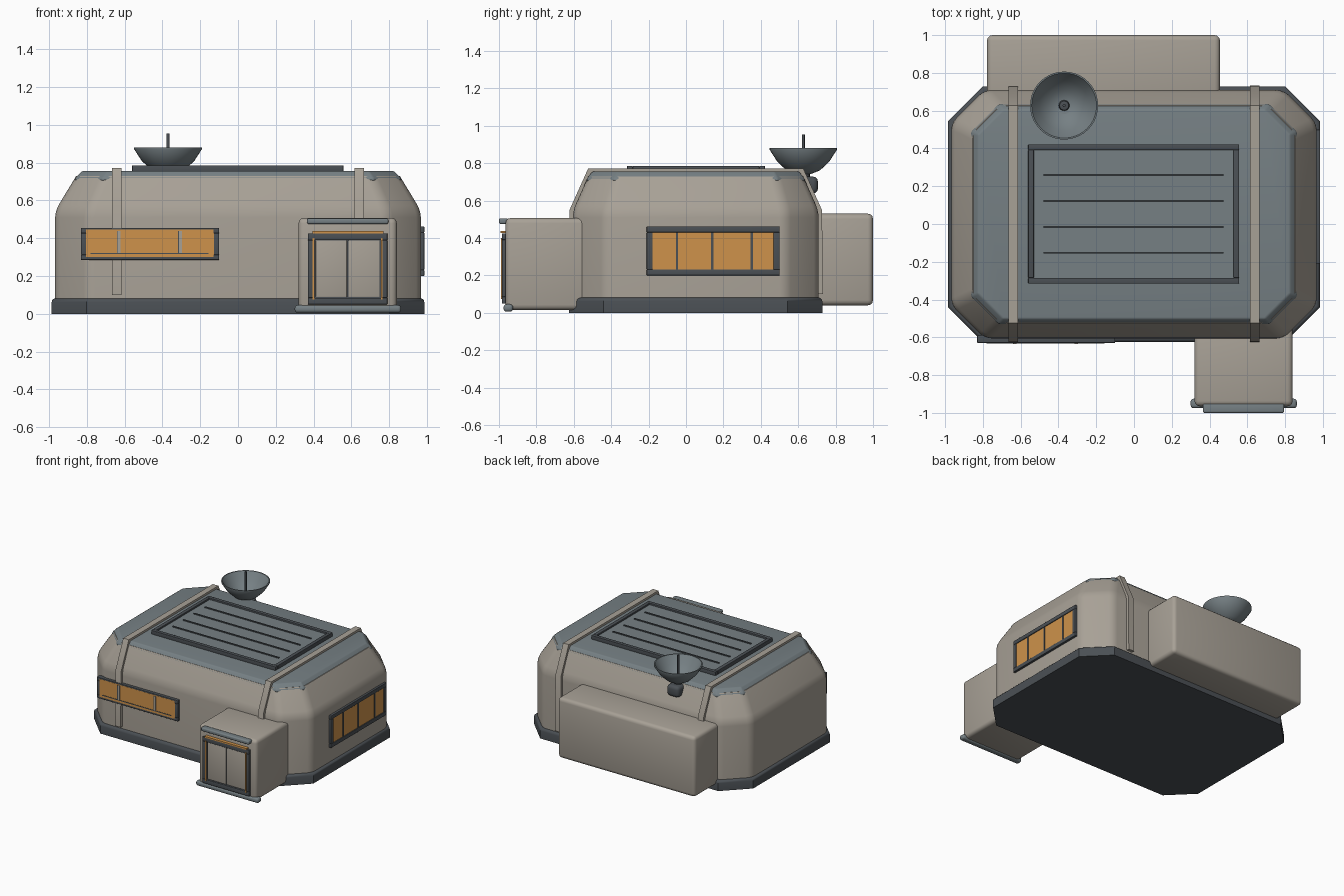
import bpy, bmesh, math
from mathutils import Vector, Matrix

cube = bpy.data.objects.get("Cube")
if cube:
    bpy.data.objects.remove(cube, do_unlink=True)


def material(name, rgb):
    m = bpy.data.materials.new(name)
    m.use_nodes = True
    m.diffuse_color = (*rgb, 1)
    m.node_tree.nodes["Principled BSDF"].inputs["Base Color"].default_value = (*rgb, 1)
    return m


WALL = material("warm grey wall", (0.39, 0.355, 0.305))
ROOF = material("slate roof", (0.18, 0.215, 0.23))
DARK = material("dark trim", (0.07, 0.08, 0.09))
GLOW = material("amber glass", (0.62, 0.29, 0.07))


def finish(name, bm, mat):
    bmesh.ops.recalc_face_normals(bm, faces=bm.faces)
    mesh = bpy.data.meshes.new(name)
    bm.to_mesh(mesh)
    bm.free()
    mesh.materials.append(mat)
    ob = bpy.data.objects.new(name, mesh)
    bpy.context.collection.objects.link(ob)
    bpy.ops.object.select_all(action='DESELECT')
    ob.select_set(True)
    bpy.context.view_layer.objects.active = ob
    bpy.ops.object.shade_smooth_by_angle(angle=math.radians(35))
    return ob


def round_edges(bm, edges, width, segments=3):
    bmesh.ops.bevel(bm, geom=list(edges), offset=width, segments=segments,
                    profile=0.5, affect='EDGES', clamp_overlap=True)


def box(name, x, y, z, mat, bevel=0.0):
    """Box given by its (low, high) range on each axis."""
    bm = bmesh.new()
    size = [r[1] - r[0] for r in (x, y, z)]
    mid = [(r[0] + r[1]) / 2 for r in (x, y, z)]
    bmesh.ops.create_cube(bm, size=1, matrix=Matrix.Translation(mid) @ Matrix.Diagonal((*size, 1)))
    if bevel:
        round_edges(bm, bm.edges, bevel)
    return finish(name, bm, mat)


def frame(name, axis, u, v, depth, width, mat):
    """Four bars around a rectangle; axis is the direction it faces."""
    bars = [(u, (v[0], v[0] + width)), (u, (v[1] - width, v[1])),
            ((u[0], u[0] + width), (v[0] + width, v[1] - width)),
            ((u[1] - width, u[1]), (v[0] + width, v[1] - width))]
    for part, (a, b) in zip(("lower", "upper", "first_side", "second_side"), bars):
        spans = [a, b]
        spans.insert(axis, depth)
        box(f"{name}_{part}", *spans, mat, 0.003)


MID_Y = 0.052


def octagon(hx, hy, cut, z):
    quarter = [(hx, hy - cut), (hx - cut, hy)]
    pts = []
    for sx, sy in ((1, 1), (-1, 1), (-1, -1), (1, -1)):
        pts += [(sx * a, sy * b) for a, b in (quarter if sx * sy > 0 else quarter[::-1])]
    return [Vector((a, b + MID_Y, z)) for a, b in pts]


def loft(name, rings, mat, bevel, keep=lambda e: True):
    """Skin a stack of chamfered rectangles and round the chosen edges."""
    bm = bmesh.new()
    loops = [[bm.verts.new(p) for p in octagon(*r)] for r in rings]
    for lo, hi in zip(loops, loops[1:]):
        for i in range(8):
            j = (i + 1) % 8
            bm.faces.new((lo[i], lo[j], hi[j], hi[i]))
    bm.faces.new(loops[0][::-1])
    bm.faces.new(loops[-1])
    if bevel:
        round_edges(bm, [e for e in bm.edges if keep(e)], bevel)
    return finish(name, bm, mat)


def lathe(name, profile, centre, mat, steps=40):
    """Revolve (radius, height) points around a vertical line."""
    bm = bmesh.new()
    verts = [bm.verts.new((centre[0] + r, centre[1], z)) for r, z in profile]
    edges = [bm.edges.new(p) for p in zip(verts, verts[1:])]
    bmesh.ops.spin(bm, geom=verts + edges, cent=(*centre, 0), axis=(0, 0, 1),
                   angle=math.tau, steps=steps, use_duplicate=False)
    bmesh.ops.remove_doubles(bm, verts=bm.verts, dist=0.0005)
    return finish(name, bm, mat)


# Main shell: plinth, walls with sloped shoulders, roof cap
loft("plinth", [(0.985, 0.677, 0.185, 0), (0.985, 0.677, 0.185, 0.082)], DARK, 0.02,
     lambda e: all(v.co.z > 0.05 for v in e.verts))
loft("walls", [(0.967, 0.657, 0.175, 0.05), (0.967, 0.657, 0.175, 0.545),
               (0.855, 0.575, 0.145, 0.73)], WALL, 0.035,
     lambda e: any(0.2 < v.co.z < 0.6 for v in e.verts))
loft("roof_cap", [(0.862, 0.582, 0.145, 0.702), (0.862, 0.582, 0.145, 0.718),
                  (0.825, 0.553, 0.133, 0.755)], ROOF, 0.008)

# Straps wrapped over the shell
half = [(0.681, 0.1), (0.675, 0.55), (0.575, 0.772)]
for side, x in (("right", -0.64), ("left", 0.64)):
    outer = [(-a, z) for a, z in half] + [(a, z) for a, z in half[::-1]]
    inner = [(a * 0.965, z - (0.022 if z > 0.2 else 0)) for a, z in outer]
    bm = bmesh.new()
    rows = [[bm.verts.new((x + dx, MID_Y + y, z)) for y, z in path]
            for path in (outer, inner) for dx in (-0.025, 0.025)]
    oa, ob_, ia, ib = rows
    for p, q in ((oa, ob_), (ob_, ib), (ib, ia), (ia, oa)):
        for i in range(len(outer) - 1):
            bm.faces.new((p[i], p[i + 1], q[i + 1], q[i]))
    for i in (0, -1):
        bm.faces.new((oa[i], ob_[i], ib[i], ia[i]))
    finish(f"{side}_strap", bm, WALL)

# Rear extension and front entrance block
box("rear_extension", (-0.778, 0.455), (0.6, 1.0), (0.04, 0.53), WALL, 0.028)
box("entrance_block", (0.32, 0.84), (-0.965, -0.5), (0.015, 0.507), WALL, 0.028)
box("entrance_canopy", (0.365, 0.795), (-1.0, -0.95), (0.475, 0.505), ROOF, 0.009)
box("entrance_step", (0.3, 0.862), (-0.975, -0.925), (0.006, 0.046), ROOF, 0.015)

# Double door with surround and light strips
frame("door_surround", 1, (0.37, 0.79), (0.05, 0.425), (-0.985, -0.955), 0.035, DARK)
box("door_seam", (0.4, 0.76), (-0.969, -0.955), (0.08, 0.4), DARK)
for side, x in (("right", (0.411, 0.576)), ("left", (0.584, 0.749))):
    box(f"{side}_door_panel", x, (-0.977, -0.96), (0.088, 0.388), WALL, 0.003)
box("door_top_light", (0.393, 0.77), (-0.992, -0.96), (0.426, 0.437), GLOW)
for side, x in (("right", 0.4), ("left", 0.76)):
    box(f"{side}_door_light", (x - 0.005, x + 0.005), (-0.988, -0.96), (0.075, 0.4), GLOW)

# Front strip window
frame("front_window_frame", 1, (-0.83, -0.1), (0.285, 0.455), (-0.6295, -0.59), 0.028, DARK)
box("front_window_glass", (-0.805, -0.127), (-0.629, -0.595), (0.31, 0.43), GLOW)
box("front_window_glass_edge", (-0.803, -0.129), (-0.6305, -0.62), (0.3, 0.445), GLOW)
box("front_window_rail", (-0.78, -0.155), (-0.633, -0.625), (0.316, 0.322), DARK)
for i, x in enumerate((-0.63, -0.305)):
    box(f"front_window_mullion_{i + 1}", (x - 0.009, x + 0.009), (-0.634, -0.62), (0.322, 0.438), WALL)
    box(f"front_window_joint_{i + 1}", (x - 0.011, x - 0.006), (-0.635, -0.62), (0.322, 0.438), DARK)

# Side window on the left wall
frame("side_window_frame", 0, (-0.21, 0.5), (0.2, 0.462), (0.95, 0.985), 0.032, DARK)
box("side_window_glass", (0.955, 0.979), (-0.185, 0.475), (0.225, 0.435), GLOW)
for i, y in enumerate((-0.048, 0.14, 0.352)):
    box(f"side_window_mullion_{i + 1}", (0.96, 0.984), (y - 0.006, y + 0.006), (0.232, 0.43), DARK)

# Roof panel with grooves
frame("roof_panel_frame", 2, (-0.56, 0.557), (-0.315, 0.422), (0.75, 0.785), 0.03, DARK)
box("roof_panel", (-0.535, 0.532), (-0.29, 0.397), (0.75, 0.772), ROOF)
for i in range(4):
    y = -0.152 + i * 0.137
    box(f"roof_panel_slat_{i + 1}", (-0.48, 0.475), (y - 0.005, y + 0.005), (0.765, 0.78), DARK)

# Dish antenna on its mount
spot = (-0.37, 0.627)
bowl = [(0.04, 0.742), (0.09, 0.762), (0.14, 0.81), (0.18, 0.872)]
lining = [(r - 0.008, z + 0.008) for r, z in bowl[::-1]]
lathe("dish", [(0, 0.74)] + bowl + [(0.18, 0.88)] + lining + [(0, 0.75)], spot, ROOF)
lathe("dish_hub", [(0, 0.775), (0.024, 0.77), (0.03, 0.745), (0, 0.745)], spot, DARK, 16)
lathe("dish_spike", [(0, 0.953), (0.008, 0.953), (0.008, 0.745), (0, 0.745)], spot, DARK, 12)
lathe("dish_stem", [(0, 0.745), (0.035, 0.745), (0.035, 0.69), (0, 0.69)], spot, DARK, 16)
box("dish_mount", (-0.425, -0.315), (0.56, 0.705), (0.638, 0.728), DARK, 0.025)
